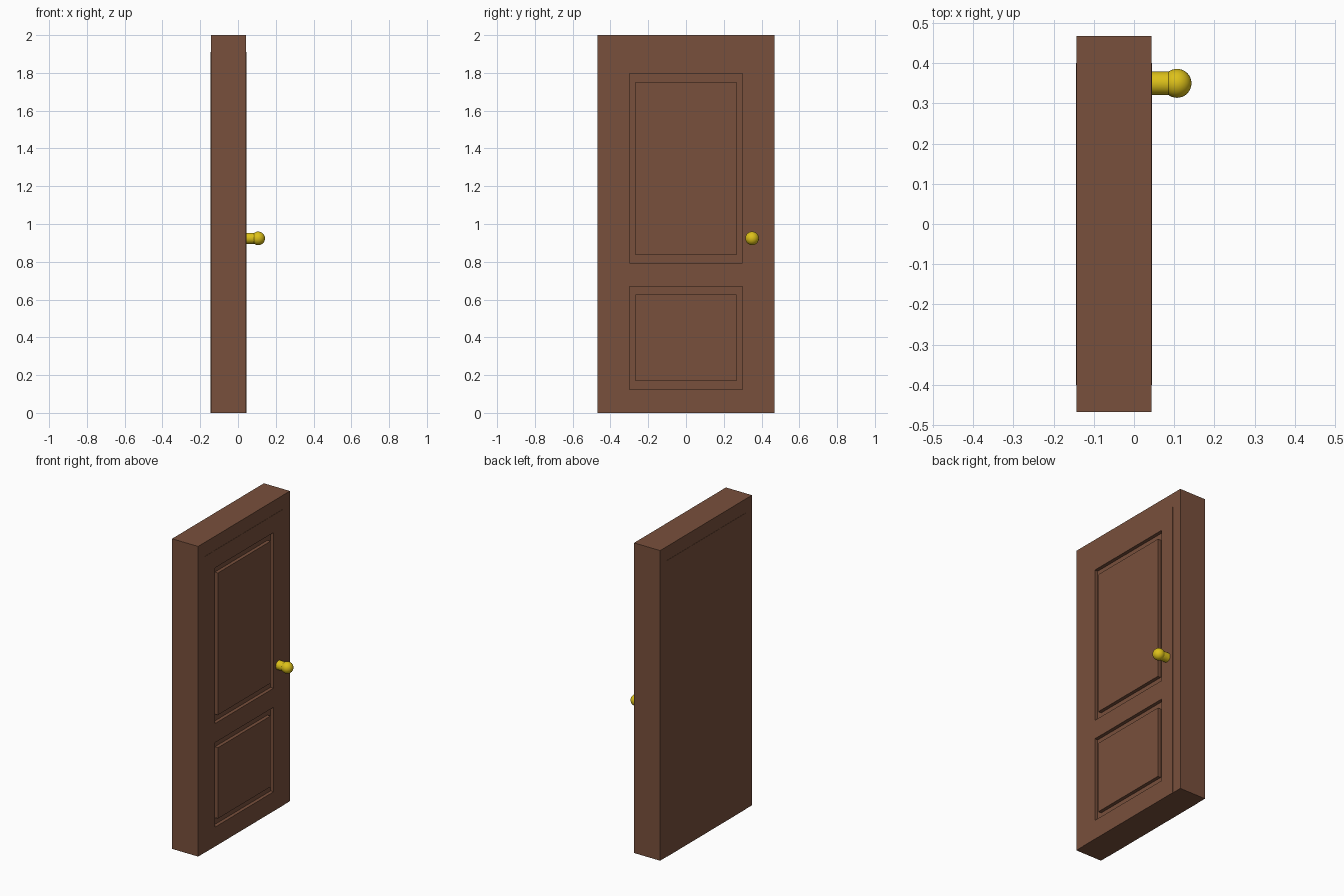
import bpy, bmesh, math

if "Cube" in bpy.data.objects:
    bpy.data.objects.remove(bpy.data.objects["Cube"])


def material(name, rgb):
    m = bpy.data.materials.new(name)
    m.diffuse_color = (*rgb, 1)
    m.use_nodes = True
    m.node_tree.nodes["Principled BSDF"].inputs["Base Color"].default_value = m.diffuse_color
    return m


WOOD = material("brown_wood", (0.19, 0.08, 0.045))
BRASS = material("brass", (0.72, 0.53, 0.01))


def box(name, x, y, z, mat=WOOD):
    """Box from (min, max) pairs on each axis."""
    bpy.ops.mesh.primitive_cube_add(size=1, location=[sum(r) / 2 for r in (x, y, z)])
    ob = bpy.context.object
    ob.name = name
    ob.scale = [r[1] - r[0] for r in (x, y, z)]
    bpy.ops.object.transform_apply(location=True, rotation=False, scale=True)
    ob.data.materials.append(mat)
    return ob


def apply_boolean(target, cutter, operation):
    mod = target.modifiers.new("boolean", 'BOOLEAN')
    mod.operation, mod.object, mod.solver = operation, cutter, 'EXACT'
    bpy.context.view_layer.objects.active = target
    bpy.ops.object.modifier_apply(modifier=mod.name)
    bpy.data.objects.remove(cutter, do_unlink=True)


# Frame: an arch of two jambs and a head
frame = box("door_frame", (-0.143, 0.043), (-0.468, 0.468), (0, 2))
apply_boolean(frame, box("opening", (-1, 1), (-0.4, 0.4), (-1, 1.91)), 'DIFFERENCE')

# Door leaf: a hair thicker than the frame, with two grooved panels in front
FACE = 0.0445
leaf = box("door_leaf", (-0.1445, FACE), (-0.4, 0.4), (0, 1.91))
for z0, z1 in ((0.793, 1.797), (0.125, 0.67)):
    ring = box("groove", (FACE - 0.022, 0.1), (-0.3, 0.3), (z0, z1))
    hole = box("field", (-1, 1), (-0.268, 0.268), (z0 + 0.044, z1 - 0.044))
    apply_boolean(ring, hole, 'DIFFERENCE')
    apply_boolean(leaf, ring, 'DIFFERENCE')

# Knob: stem and ball
KY, KZ = 0.35, 0.924
bpy.ops.mesh.primitive_cylinder_add(vertices=32, radius=0.029, depth=0.065,
                                    location=(0.0725, KY, KZ), rotation=(0, math.pi / 2, 0))
bpy.context.object.name = "knob_stem"
bpy.ops.object.shade_smooth_by_angle()
bpy.context.object.data.materials.append(BRASS)
bpy.ops.mesh.primitive_uv_sphere_add(segments=32, ring_count=16, radius=0.036,
                                     location=(0.107, KY, KZ))
bpy.context.object.name = "knob_ball"
bpy.ops.object.shade_smooth_by_angle()
bpy.context.object.data.materials.append(BRASS)
